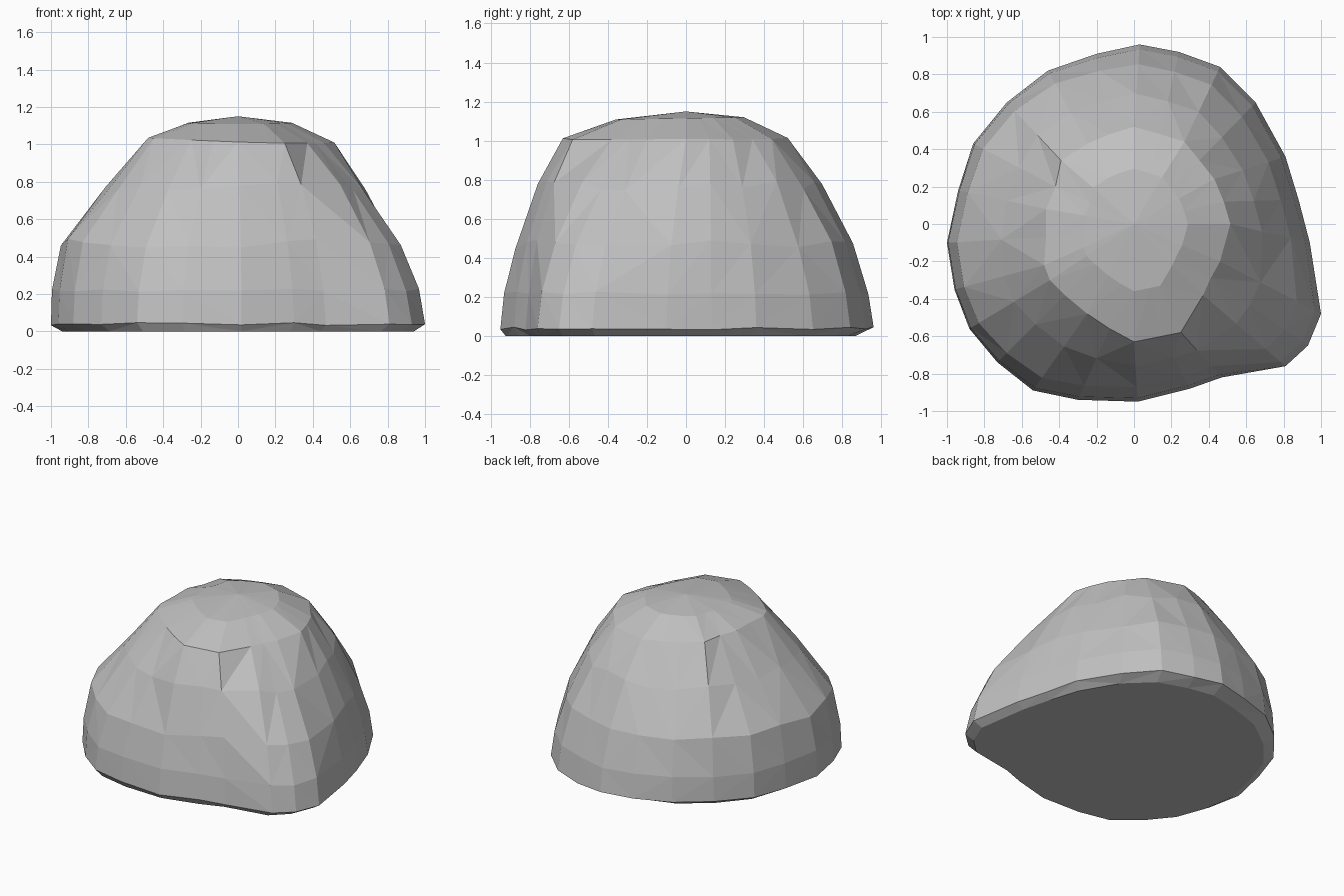
import bpy, bmesh, math, random

if "Cube" in bpy.data.objects:
    bpy.data.objects.remove(bpy.data.objects["Cube"])
random.seed(4)

# Footprint outline (x, y) and crown edge (x, y), paired column by column
COLUMNS = [
    (.94, -.10, .515, 0), (.88, .13, .48, .12), (.81, .36, .43, .24), (.65, .65, .35, .34),
    (.46, .84, .27, .44), (.24, .92, .14, .48), (.03, .96, 0, .52), (-.20, .91, -.13, .48),
    (-.46, .82, -.25, .43), (-.68, .65, -.39, .34), (-.86, .43, -.42, .20), (-.94, .18, -.47, .08),
    (-1, -.10, -.47, -.07), (-.96, -.35, -.48, -.22), (-.88, -.56, -.45, -.30), (-.73, -.74, -.37, -.38),
    (-.54, -.89, -.25, -.48), (-.30, -.94, -.13, -.56), (.02, -.95, 0, -.63), (.30, -.88, .15, -.60),
    (.47, -.82, .25, -.58), (.81, -.76, .37, -.38), (.93, -.65, .41, -.29), (1, -.48, .46, -.20)]
# Flank levels: height, spread from crown (0) to outline (1), extra bulge on the left
LEVELS = [(.04, 1, 0), (.22, .94, .05), (.47, .76, .14), (.77, .40, .05)]

grey = bpy.data.materials.new("stone grey")
grey.diffuse_color = (.53, .53, .53, 1)
grey.use_nodes = True
grey.node_tree.nodes["Principled BSDF"].inputs["Base Color"].default_value = grey.diffuse_color

bm = bmesh.new()
rings = [[] for _ in range(7)]
for ox, oy, ux, uy in COLUMNS:
    left = max(0, -ox)
    # Inset base edge
    rings[0].append(bm.verts.new((ox * .94, oy * (.90 if oy > 0 else .97), 0)))
    # Flanks
    for i, (z, t, bulge) in enumerate(LEVELS):
        t += bulge * left
        wobble = random.uniform(-.025, .025) if i > 1 else random.uniform(-.008, .008)
        rings[i + 1].append(bm.verts.new((ux + (ox - ux) * t, uy + (oy - uy) * t, z + wobble)))
    # Crown edge and inner crown ring
    rings[5].append(bm.verts.new((ux, uy, 1.025 - .03 * ux - .02 * abs(uy))))
    rings[6].append(bm.verts.new((ux * .56, uy * .57, 1.115 + .01 * uy)))

# Skin between rings, split into triangles with varied diagonals
n = len(COLUMNS)
for low, high in zip(rings, rings[1:]):
    for i in range(n):
        j = (i + 1) % n
        a, b, c, d = low[i], low[j], high[j], high[i]
        pair = ((a, b, c), (a, c, d)) if random.random() < .5 else ((a, b, d), (b, c, d))
        for tri in pair:
            bm.faces.new(tri)

# Shallow peak and flat underside
peak = bm.verts.new((0, 0, 1.15))
for i in range(n):
    bm.faces.new((rings[6][i], rings[6][(i + 1) % n], peak))
bm.faces.new(rings[0][::-1])
bmesh.ops.recalc_face_normals(bm, faces=bm.faces)

mesh = bpy.data.meshes.new("boulder")
bm.to_mesh(mesh)
bm.free()
mesh.materials.append(grey)
boulder = bpy.data.objects.new("boulder", mesh)
bpy.context.collection.objects.link(boulder)
